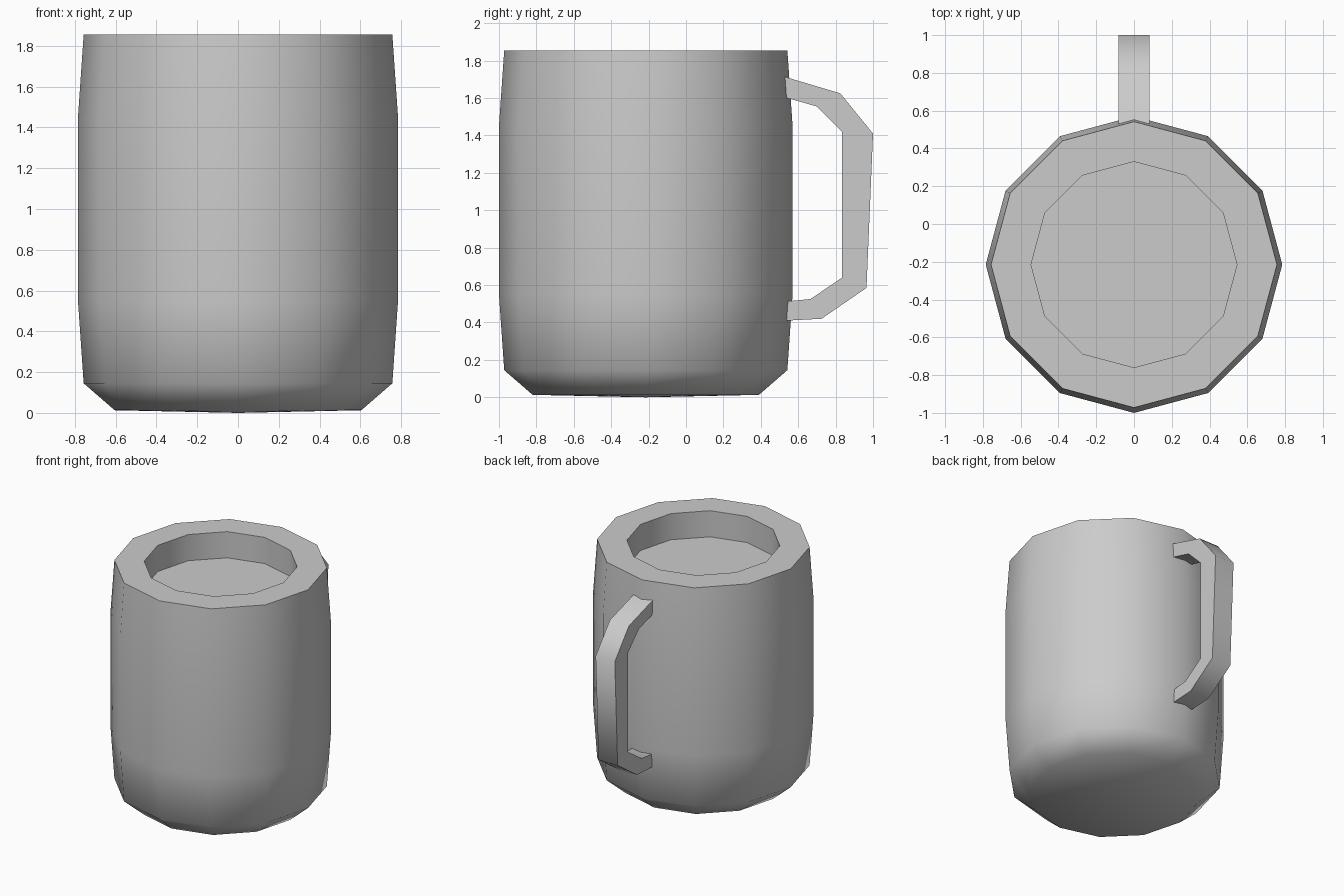
import bpy, bmesh, math

if "Cube" in bpy.data.objects:
    bpy.data.objects.remove(bpy.data.objects["Cube"])

SIDES = 12
CENTRE_Y = -0.215


def finish(bm, name, angle):
    bmesh.ops.recalc_face_normals(bm, faces=bm.faces)
    mesh = bpy.data.meshes.new(name)
    bm.to_mesh(mesh)
    bm.free()
    obj = bpy.data.objects.new(name, mesh)
    bpy.context.collection.objects.link(obj)
    bpy.ops.object.select_all(action='DESELECT')
    obj.select_set(True)
    bpy.context.view_layer.objects.active = obj
    bpy.ops.object.shade_smooth_by_angle(angle=math.radians(angle))
    return obj


def bridge(bm, rings):
    for a, b in zip(rings, rings[1:]):
        n = len(a)
        for i in range(n):
            j = (i + 1) % n
            bm.faces.new((a[i], a[j], b[j], b[i]))


# Mug body: turned profile (radius, height) from base, over the rim, to the inside floor
profile = [(0.605, 0.013), (0.757, 0.145), (0.785, 0.55), (0.785, 1.45),
           (0.757, 1.855), (0.545, 1.855), (0.545, 1.65)]
bm = bmesh.new()
rings = []
for r, z in profile:
    rings.append([bm.verts.new((r * math.cos(2 * math.pi * i / SIDES),
                                CENTRE_Y + r * math.sin(2 * math.pi * i / SIDES), z))
                  for i in range(SIDES)])
bridge(bm, rings)
bm.faces.new(rings[-1])
# slightly bowed underside
base = bm.verts.new((0, CENTRE_Y, 0))
for i in range(SIDES):
    bm.faces.new((base, rings[0][i], rings[0][(i + 1) % SIDES]))
finish(bm, "mug_body", 60)

# Handle: outer and inner outline pairs (y, z), given a flat width
outer = [(0.53, 1.713), (0.825, 1.625), (1.0, 1.41), (0.965, 0.585), (0.725, 0.42), (0.535, 0.41)]
inner = [(0.53, 1.603), (0.70, 1.555), (0.835, 1.42), (0.835, 0.64), (0.665, 0.525), (0.535, 0.513)]
HALF_WIDTH = 0.083
bm = bmesh.new()
rings = []
for (oy, oz), (iy, iz) in zip(outer, inner):
    rings.append([bm.verts.new(c) for c in ((-HALF_WIDTH, oy, oz), (HALF_WIDTH, oy, oz),
                                            (HALF_WIDTH, iy, iz), (-HALF_WIDTH, iy, iz))])
bridge(bm, rings)
bm.faces.new(rings[0])
bm.faces.new(rings[-1])
finish(bm, "handle", 60)
